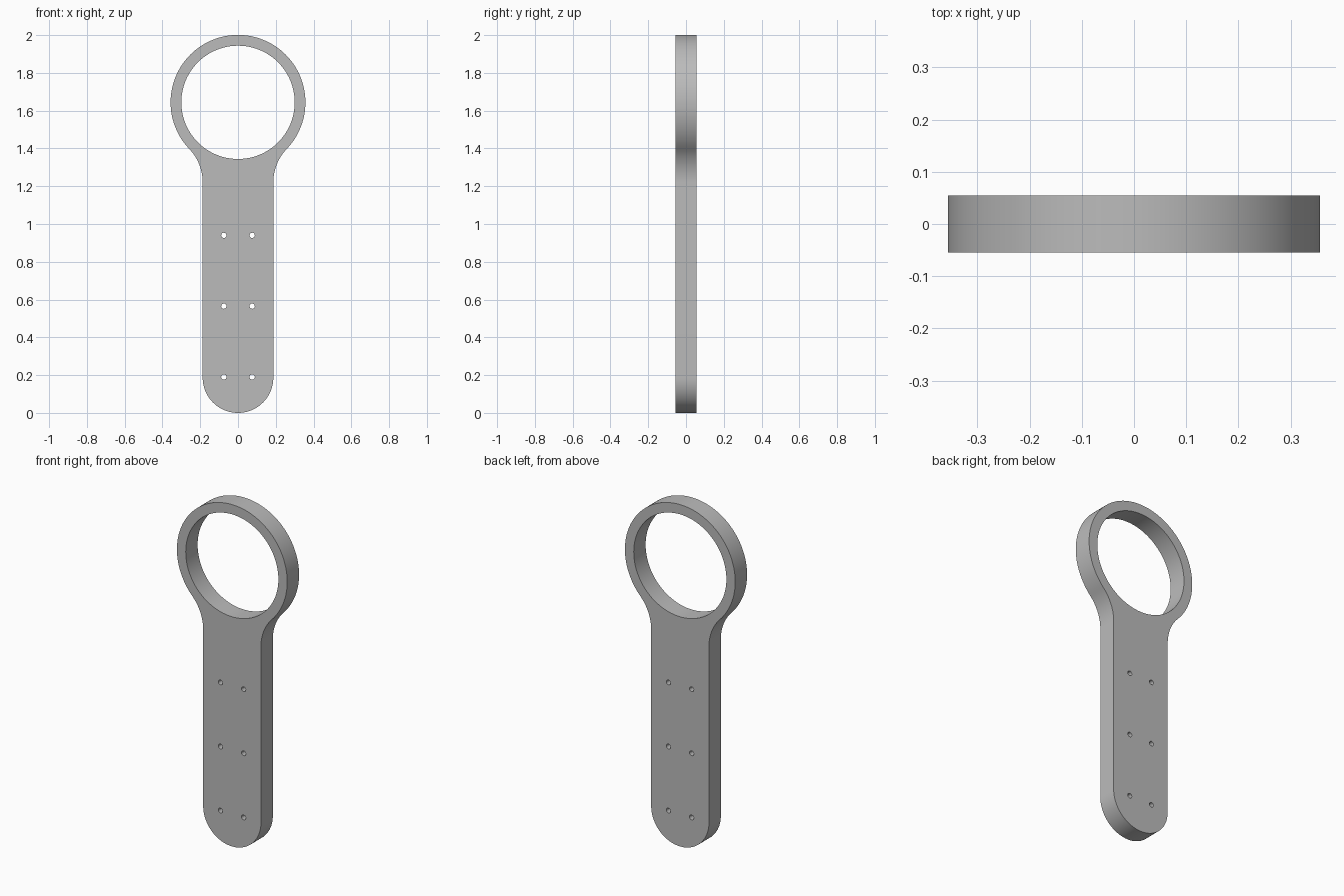
import bpy, bmesh, math

if "Cube" in bpy.data.objects:
    bpy.data.objects.remove(bpy.data.objects["Cube"])

R_OUT, R_IN, RING_Z = 0.357, 0.30, 1.644   # ring
HALF_W, HALF_T = 0.187, 0.055              # handle half width, half thickness
FIL_Z = 1.22                               # height where the neck fillet begins


def arc(cx, cz, r, a0, a1, n):
    return [(cx + r * math.cos(a0 + (a1 - a0) * i / n),
             cz + r * math.sin(a0 + (a1 - a0) * i / n)) for i in range(n + 1)]


# Fillet circle tangent to both the handle side and the ring
d = RING_Z - FIL_Z
fil_r = (HALF_W ** 2 + d ** 2 - R_OUT ** 2) / (2 * (R_OUT - HALF_W))
fil_x = HALF_W + fil_r
tangent = math.atan2(-d, fil_x)

# Right half of the outline, bottom to top, then mirrored
right = arc(0, HALF_W, HALF_W, -math.pi / 2, 0, 24)
right += arc(fil_x, FIL_Z, fil_r, math.pi, math.pi + tangent, 14)
right += arc(0, RING_Z, R_OUT, tangent, math.pi / 2, 48)[1:]
outline = right + [(-x, z) for x, z in reversed(right[1:-1])]

# Ring opening and the six screw holes
loops = [outline, arc(0, RING_Z, R_IN, 0, 2 * math.pi, 96)[:-1]]
for z in (0.19, 0.565, 0.94):
    for x in (-0.075, 0.075):
        loops.append(arc(x, z, 0.014, 0, 2 * math.pi, 20)[:-1])

# Filled flat profile extruded to the plate thickness
curve = bpy.data.curves.new("plate_profile", 'CURVE')
curve.dimensions = '2D'
curve.fill_mode = 'BOTH'
curve.extrude = HALF_T
for pts in loops:
    s = curve.splines.new('POLY')
    s.points.add(len(pts) - 1)
    for p, (x, z) in zip(s.points, pts):
        p.co = (x, z, 0, 1)
    s.use_cyclic_u = True
plate = bpy.data.objects.new("ring_handle_plate", curve)
bpy.context.collection.objects.link(plate)
plate.rotation_euler.x = math.pi / 2
bpy.context.view_layer.objects.active = plate
plate.select_set(True)
bpy.ops.object.convert(target='MESH')
plate = bpy.context.object
bpy.ops.object.transform_apply(location=False, rotation=True, scale=False)

# Weld the caps to the walls
bm = bmesh.new()
bm.from_mesh(plate.data)
bmesh.ops.remove_doubles(bm, verts=bm.verts, dist=1e-5)
bmesh.ops.recalc_face_normals(bm, faces=bm.faces)
bm.to_mesh(plate.data)
bm.free()

grey = bpy.data.materials.new("plain grey")
grey.diffuse_color = (0.5, 0.5, 0.5, 1)
grey.use_nodes = True
grey.node_tree.nodes["Principled BSDF"].inputs["Base Color"].default_value = grey.diffuse_color
plate.data.materials.clear()
plate.data.materials.append(grey)
bpy.ops.object.shade_smooth_by_angle(angle=math.radians(30))
